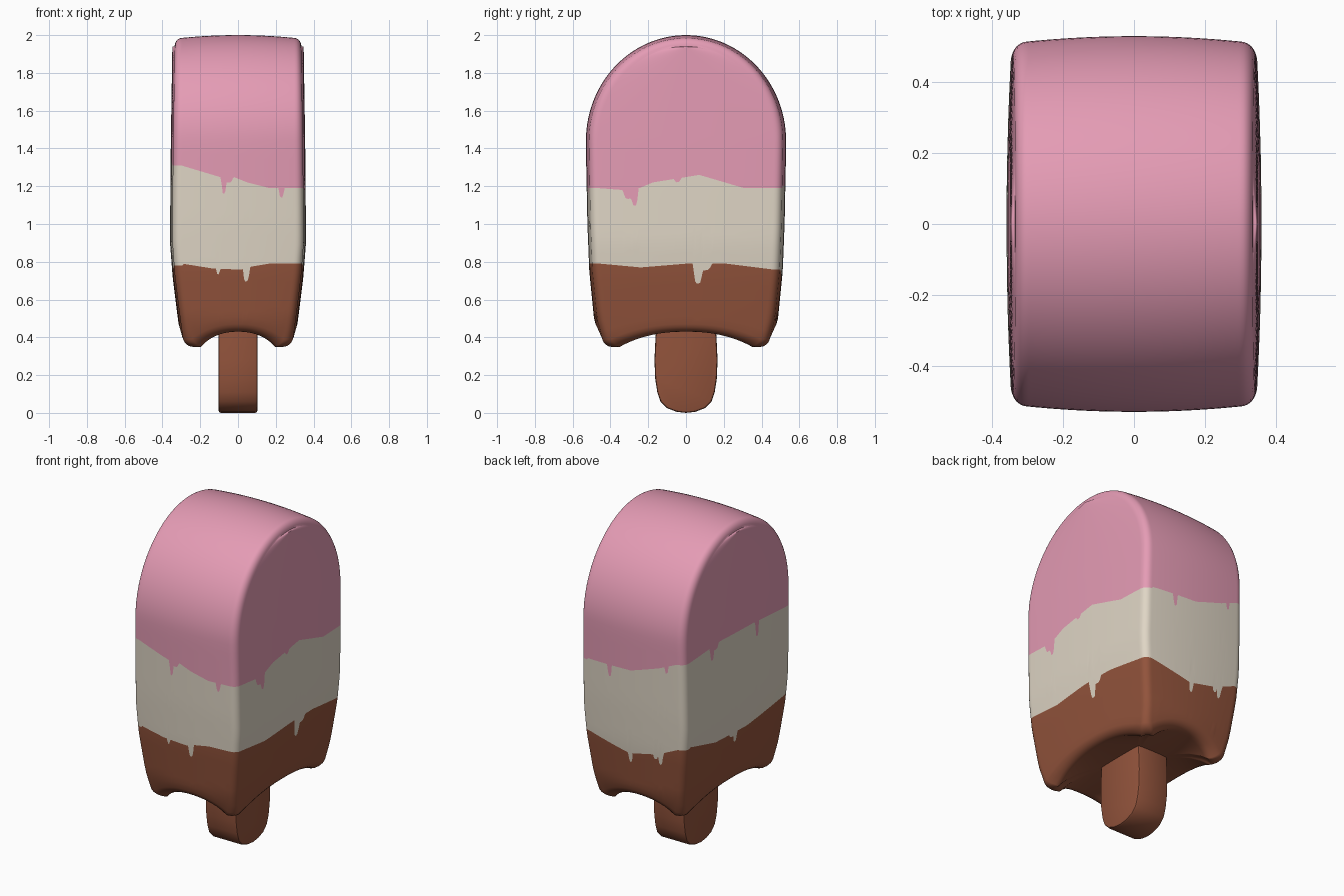
import bpy, bmesh, math

if "Cube" in bpy.data.objects:
    bpy.data.objects.remove(bpy.data.objects["Cube"])

def material(name, rgb):
    m = bpy.data.materials.new(name)
    m.diffuse_color = (*rgb, 1)
    m.use_nodes = True
    m.node_tree.nodes["Principled BSDF"].inputs["Base Color"].default_value = m.diffuse_color
    return m

BROWN = material("chocolate brown", (0.29, 0.088, 0.045))
CREAM = material("vanilla cream", (0.74, 0.67, 0.56))
PINK = material("strawberry pink", (0.78, 0.33, 0.46))

def lerp(pts, v):
    if v <= pts[0][0]:
        return pts[0][1]
    for (a, p), (b, q) in zip(pts, pts[1:]):
        if v <= b:
            return p + (q - p) * (v - a) / (b - a)
    return pts[-1][1]

# Colour border on each side: base line points, then drips (position, half width, depth)
PINK_LINE = {
    "front": ([(-.36, 1.31), (-.12, 1.25), (-.03, 1.25), (.06, 1.22), (.2, 1.19), (.36, 1.19)],
              [(-.09, .016, .09), (.275, .016, .05), (-.06, .03, .03)]),
    "right": ([(-.53, 1.19), (-.38, 1.18), (-.28, 1.19), (-.2, 1.22), (.08, 1.26), (.35, 1.19), (.53, 1.19)],
              [(-.31, .022, .09), (-.34, .04, .05), (-.05, .02, .02)]),
    "back": ([(-.36, 1.32), (-.22, 1.27), (0, 1.21), (.36, 1.20)],
             [(.17, .018, .07), (-.28, .016, .04)]),
    "left": ([(-.53, 1.31), (-.15, 1.34), (.2, 1.35), (.53, 1.32)],
             [(.29, .022, .08), (-.19, .02, .09), (.26, .04, .03)]),
}
CREAM_LINE = {
    "front": ([(-.36, .79), (-.17, .765), (.02, .758), (.09, .775), (.2, .79), (.36, .79)],
              [(.055, .022, .07), (-.13, .012, .03)]),
    "right": ([(-.53, .79), (-.28, .77), (0, .79), (.25, .79), (.53, .76)],
              [(.075, .03, .105), (.11, .05, .035)]),
    "back": ([(-.36, .80), (-.2, .74), (.03, .70), (.2, .73), (.36, .76)],
             [(.02, .018, .055), (-.23, .02, .07), (-.19, .02, .03)]),
    "left": ([(-.53, .78), (-.1, .74), (.25, .75), (.53, .81)],
             [(.03, .022, .06), (.06, .04, .02)]),
}

def border(table, face, v):
    pts, drips = table[face]
    drop = 0
    for pos, half, depth in drips:
        q = abs(v - pos) / half
        if q < 1:
            drop = max(drop, depth * (1 - q ** 4))
    return lerp(pts, v) - drop

# Body half-widths by height
HX = [(.3, .28), (.4, .305), (.55, .325), (.72, .346), (.9, .36), (1.2, .358), (1.5, .355)]
HY = [(.3, .44), (.4, .46), (.5, .487), (.75, .512), (1.0, .522), (1.4, .53)]
R, ARCH_Z, ARCH_H = .045, 1.44, .56

# Columns around the rounded-rectangle section: flat position, corner direction, side, coordinate
cols = []
def side(face, n, f, corner):
    for i in range(1, n):
        k = -1 + 2 * i / n
        cols.append((*f(k), face))
    sx, sy, a0 = corner
    for j in range(7):
        a = math.radians(a0 + 15 * j)
        cols.append((sx, sy, math.cos(a), math.sin(a), face))

side("front", 90, lambda k: (k, -1, 0, -1), (1, -1, -90))
side("right", 130, lambda k: (1, k, 1, 0), (1, 1, 0))
side("back", 90, lambda k: (-k, 1, 0, 1), (-1, 1, 90))
side("left", 130, lambda k: (-1, -k, -1, 0), (-1, -1, 180))

def section(c, z, inset=0):
    a, b, ca, cb, _ = c
    hx = lerp(HX, z) - .012 * b * b - inset
    hy = lerp(HY, z) - .015 * a * a - inset
    return a * (hx - R) + ca * R, b * (hy - R) + cb * R

def rim(a, b):
    return .43 - .08 * abs(a) ** 2.2 * abs(b) ** 2.2

def column(c):
    a, b, ca, cb, face = c
    v = a * .36 if face in ("front", "back") else b * .53
    zp, zc = border(PINK_LINE, face, v), border(CREAM_LINE, face, v)
    out = []
    zb = rim(a, b)
    # hollow underside
    x0, y0 = section(c, zb, .04)
    for f in (0, .2, .4, .6, .75, .88, .95):
        out.append((x0 * f, y0 * f, rim(a * f, b * f), 0))
    # rounded lower rim
    for j in range(5):
        t = math.pi / 2 * j / 4
        z = zb + .04 * (1 - math.cos(t))
        out.append((*section(c, z, .04 * (1 - math.sin(t))), z, 0))
    # walls, with rows following the two colour borders
    for lo, hi, n, m in ((zb + .04, zc, 8, 0), (zc, zp, 8, 1), (zp, ARCH_Z, 5, 2)):
        for i in range(1, n + 1):
            z = lo + (hi - lo) * i / n
            out.append((*section(c, z), z, m))
    # arched top
    x, y = section(c, ARCH_Z)
    d = R * (1 - abs(cb)) + .015 * a * a
    for i in range(1, 29):
        t = math.pi / 2 * i / 28
        out.append((x - .008 * ca * math.sin(t), y * math.cos(t), ARCH_Z + (ARCH_H - d) * math.sin(t), 2))
    return out

def finish(bm, name, mats, angle):
    me = bpy.data.meshes.new(name)
    bm.to_mesh(me)
    bm.free()
    for m in mats:
        me.materials.append(m)
    ob = bpy.data.objects.new(name, me)
    bpy.context.collection.objects.link(ob)
    bpy.ops.object.select_all(action='DESELECT')
    ob.select_set(True)
    bpy.context.view_layer.objects.active = ob
    bpy.ops.object.shade_smooth_by_angle(angle=math.radians(angle))
    return ob

# Ice body
bm = bmesh.new()
grid = [column(c) for c in cols]
verts = [[bm.verts.new(p[:3]) for p in col] for col in grid]
for i in range(len(cols)):
    j = (i + 1) % len(cols)
    for r in range(len(grid[0]) - 1):
        f = bm.faces.new((verts[i][r], verts[j][r], verts[j][r + 1], verts[i][r + 1]))
        f.material_index = grid[i][r + 1][3]
bmesh.ops.remove_doubles(bm, verts=bm.verts, dist=.0002)
bmesh.ops.recalc_face_normals(bm, faces=bm.faces)
finish(bm, "ice_body", [BROWN, CREAM, PINK], 50)

# Stick: rounded paddle outline extruded across x
half = [(.155, .6), (.16, .43), (.167, .28), (.163, .18), (.152, .11), (.135, .06), (.1, .025), (.05, .006)]
outline = half + [(0, 0)] + [(-y, z) for y, z in reversed(half)]
bm = bmesh.new()
f = bm.faces.new([bm.verts.new((-.103, y, z)) for y, z in outline])
ext = bmesh.ops.extrude_face_region(bm, geom=[f])
bmesh.ops.translate(bm, vec=(.206, 0, 0), verts=[g for g in ext["geom"] if isinstance(g, bmesh.types.BMVert)])
bmesh.ops.recalc_face_normals(bm, faces=bm.faces)
edges = [e for e in bm.edges if abs(e.verts[0].co.x - e.verts[1].co.x) < .01]
bmesh.ops.bevel(bm, geom=edges, offset=.012, segments=2, profile=.5, affect='EDGES')
finish(bm, "stick", [BROWN], 35)
